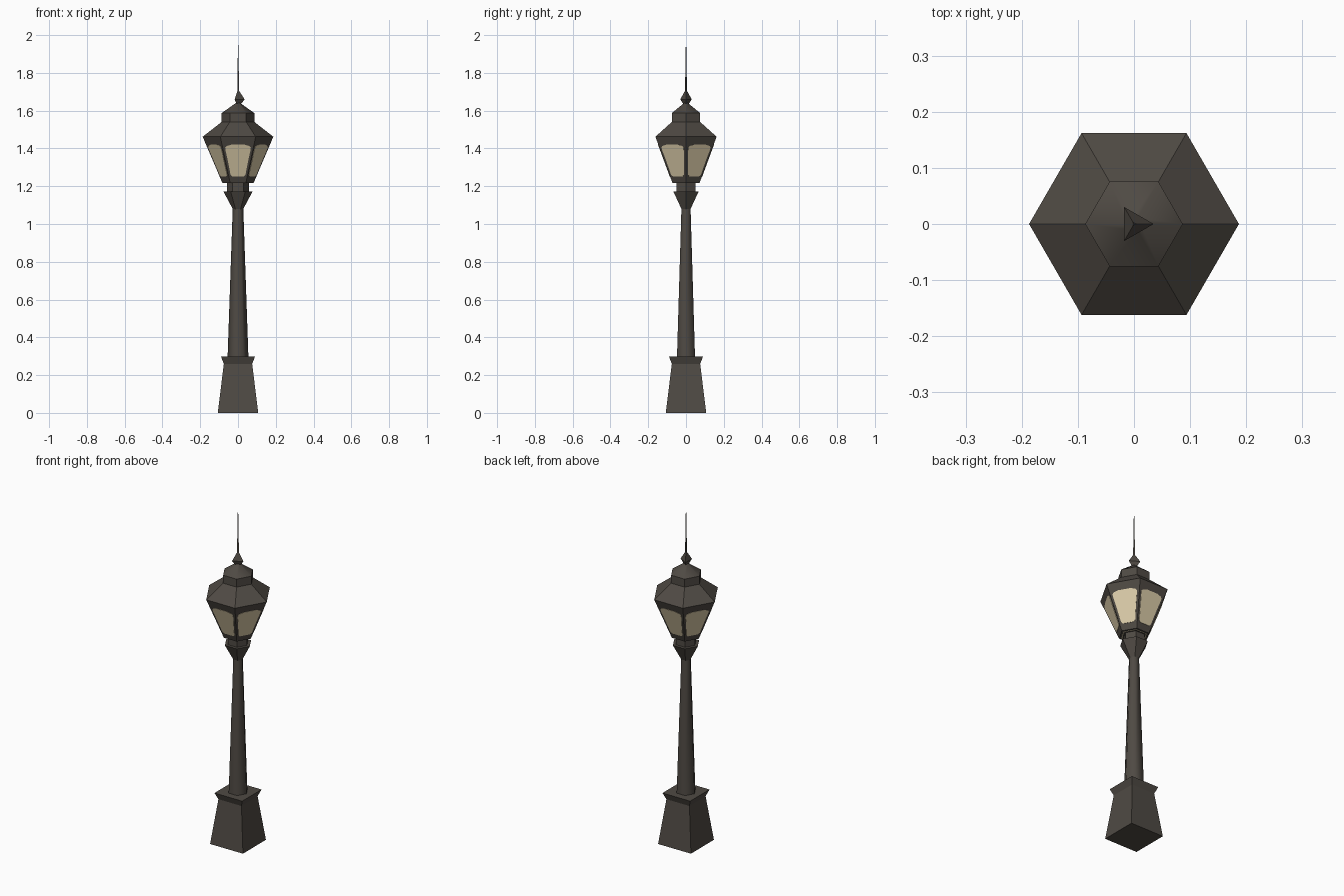
import bpy, math
from mathutils import Matrix, Vector

if "Cube" in bpy.data.objects:
    bpy.data.objects.remove(bpy.data.objects["Cube"])


def material(name, col):
    m = bpy.data.materials.new(name)
    m.diffuse_color = (*col, 1)
    m.use_nodes = True
    m.node_tree.nodes["Principled BSDF"].inputs["Base Color"].default_value = m.diffuse_color
    return m


IRON = material("dark iron", (0.078, 0.068, 0.057))
GLASS = material("warm glass", (0.72, 0.61, 0.40))


def make(name, verts, faces, mat, smooth=False):
    me = bpy.data.meshes.new(name)
    me.from_pydata(verts, [], faces)
    me.materials.append(mat)
    me.update()
    ob = bpy.data.objects.new(name, me)
    bpy.context.collection.objects.link(ob)
    for p in me.polygons:
        p.use_smooth = smooth and len(p.vertices) == 4 and abs(p.normal.z) < 0.99
    return ob


def prism(name, profile, sides, mat=IRON, turn=0.0, smooth=False):
    """Stack of regular polygons from (radius, z) pairs, capped at both ends."""
    verts, faces = [], []
    for r, z in profile:
        for i in range(sides):
            a = turn + math.tau * i / sides
            verts.append((r * math.cos(a), r * math.sin(a), z))
    for k in range(len(profile) - 1):
        for i in range(sides):
            j = (i + 1) % sides
            faces.append((k * sides + i, k * sides + j,
                          (k + 1) * sides + j, (k + 1) * sides + i))
    n = (len(profile) - 1) * sides
    faces.append(tuple(reversed(range(sides))))
    faces.append(tuple(range(n, n + sides)))
    return make(name, verts, faces, mat, smooth)


# square plinth with flared cap
S = math.sqrt(2)
prism("plinth", [(0.107 * S, 0), (0.075 * S, 0.26), (0.09 * S, 0.298)], 4, turn=math.pi / 4)

# hexagonal post, collar and neck
prism("post", [(0.055, 0.298), (0.028, 1.08)], 6, smooth=True)
prism("collar", [(0.028, 1.08), (0.077, 1.172)], 6)
prism("neck", [(0.058, 1.172), (0.058, 1.22)], 6)

# lantern body and roof
R0, R1, Z0, Z1 = 0.083, 0.187, 1.218, 1.462
prism("lantern_body", [(R0, Z0), (R1, Z1)], 6)
prism("roof", [(R1, Z1), (0.087, 1.54), (0.087, 1.587)], 6)
prism("roof_cap", [(0.087, 1.587), (0.012, 1.64)], 6, smooth=True)

# glowing rim under the lantern
prism("glass_rim", [(0.071, Z0 - 0.001), (0.071, Z0 + 0.002)], 6, GLASS)
prism("rim_plate", [(0.066, Z0 - 0.002), (0.066, Z0 + 0.002)], 6)

# three-sided finial and needle
prism("finial", [(0.012, 1.63), (0.035, 1.66), (0.006, 1.705)], 3)
prism("needle", [(0.006, 1.705), (0.0003, 2.0)], 3)

# rounded glass panes, one thin plate per lantern face
half = [(0.030, 1.252), (0.040, 1.262), (0.044, 1.285), (0.055, 1.34), (0.065, 1.385),
        (0.068, 1.405), (0.060, 1.413), (0.035, 1.42)]
outline = half + [(-x, z) for x, z in reversed(half)]
slope = (R1 - R0) / (Z1 - Z0)


def depth(z):
    return (R0 + slope * (z - Z0)) * math.cos(math.pi / 6)


n = len(outline)
for k in range(6):
    rot = Matrix.Rotation(k * math.pi / 3, 4, 'Z')
    verts = [rot @ Vector((x, -depth(z) - off, z)) for off in (0.002, -0.001) for x, z in outline]
    faces = [tuple(range(n)), tuple(reversed(range(n, 2 * n)))]
    faces += [(i, i + n, (i + 1) % n + n, (i + 1) % n) for i in range(n)]
    make(f"glass_pane_{k + 1}", verts, faces, GLASS)
